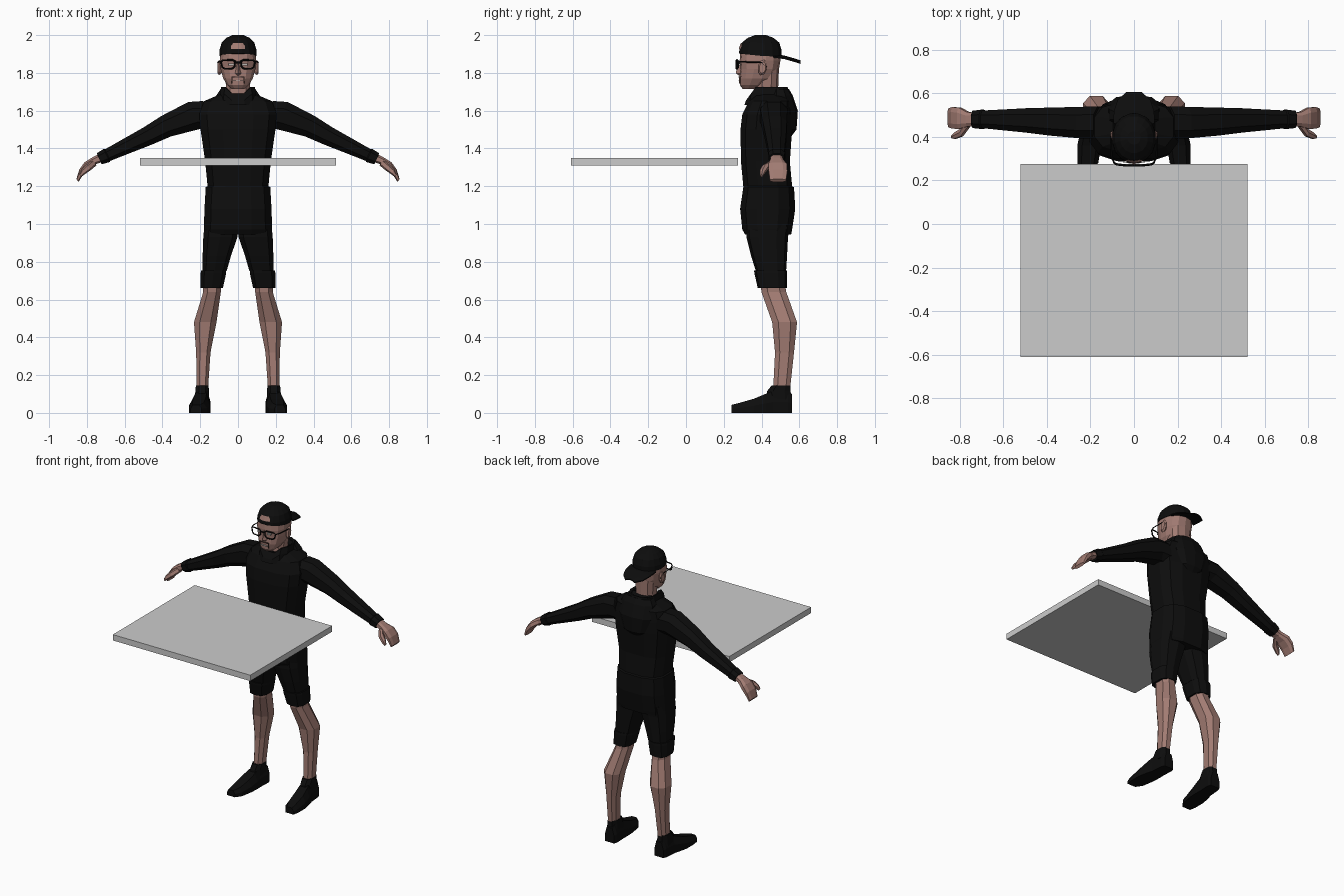
import bpy, bmesh, math
from mathutils import Vector


def material(name, r, g, b):
    m = bpy.data.materials.new(name)
    m.diffuse_color = (r, g, b, 1)
    return m


BLACK = material("black cloth", 0.004, 0.004, 0.004)
SKIN = material("skin", 0.36, 0.2, 0.17)
GREY = material("board grey", 0.6, 0.6, 0.6)
WHITE = material("eye white", 0.5, 0.48, 0.46)
BROWN = material("beard brown", 0.06, 0.035, 0.03)


def loft(name, rings, mat, mirror=False, caps=True, closed=True):
    """Skin a list of equal-length point rings."""
    bm = bmesh.new()
    vs = [[bm.verts.new(p) for p in ring] for ring in rings]
    n = len(vs[0])
    for a, b in zip(vs, vs[1:]):
        for i in range(n if closed else n - 1):
            j = (i + 1) % n
            bm.faces.new((a[i], a[j], b[j], b[i]))
    if caps and closed:
        bm.faces.new(vs[0][::-1])
        bm.faces.new(vs[-1])
    bmesh.ops.recalc_face_normals(bm, faces=bm.faces)
    me = bpy.data.meshes.new(name)
    bm.to_mesh(me)
    bm.free()
    me.materials.append(mat)
    ob = bpy.data.objects.new(name, me)
    bpy.context.collection.objects.link(ob)
    if mirror:
        ob.modifiers.new("mirror", "MIRROR").use_mirror_merge = False
    return ob


def spow(v, p):
    return math.copysign(abs(v) ** p, v)


def oval(c, u, v, n=10, p=0.8):
    """Rounded ring about c spanned by half-axes u and v."""
    c, u, v = Vector(c), Vector(u), Vector(v)
    out = []
    for i in range(n):
        a = 2 * math.pi * (i + 0.5) / n
        out.append(c + u * spow(math.cos(a), p) + v * spow(math.sin(a), p))
    return out


def level(z, x0, x1, y0, y1, n=10, p=0.8):
    """Horizontal ring given by its extents."""
    return oval(((x0 + x1) / 2, (y0 + y1) / 2, z), ((x1 - x0) / 2, 0, 0),
                (0, (y1 - y0) / 2, 0), n, p)


def tower(name, rows, mat, mirror=False, n=10, p=0.8, caps=True):
    return loft(name, [level(*r, n, p) for r in rows], mat, mirror, caps)


def box(name, x0, x1, y0, y1, z0, z1, mat, mirror=False):
    ring = lambda z: [(x0, y0, z), (x1, y0, z), (x1, y1, z), (x0, y1, z)]
    return loft(name, [ring(z0), ring(z1)], mat, mirror)


def rod(name, pts, r, mat, mirror=False, cyclic=False):
    """Thin wire through the given points."""
    cu = bpy.data.curves.new(name, "CURVE")
    cu.dimensions = "3D"
    cu.bevel_depth, cu.bevel_resolution = r, 0
    sp = cu.splines.new("POLY")
    sp.points.add(len(pts) - 1)
    for q, p in zip(sp.points, pts):
        q.co = (*p, 1)
    sp.use_cyclic_u = cyclic
    cu.materials.append(mat)
    ob = bpy.data.objects.new(name, cu)
    bpy.context.collection.objects.link(ob)
    if mirror:
        ob.modifiers.new("mirror", "MIRROR")
    return ob


# floating board
box("board", -0.52, 0.52, -0.61, 0.275, 1.31, 1.35, GREY)

# hooded top: body, collar and hood
tower("hoodie_body", [(z, -w, w, a, b) for z, w, a, b in (
    (0.945, 0.18, 0.31, 0.56), (0.97, 0.185, 0.295, 0.565), (1.08, 0.182, 0.283, 0.582),
    (1.195, 0.175, 0.3, 0.575), (1.2, 0.165, 0.3, 0.565), (1.33, 0.178, 0.288, 0.553),
    (1.5, 0.203, 0.285, 0.565), (1.58, 0.21, 0.295, 0.565), (1.65, 0.185, 0.33, 0.56),
    (1.69, 0.09, 0.36, 0.54))], BLACK, n=12, p=0.7)
collar = tower("collar", [(z, -w, w, a, b) for z, w, a, b in (
    (1.63, 0.105, 0.305, 0.56), (1.69, 0.098, 0.315, 0.555), (1.725, 0.092, 0.345, 0.54),
    (1.72, 0.078, 0.36, 0.525), (1.66, 0.07, 0.365, 0.51))], BLACK, n=12, caps=False)
for v in collar.data.vertices:          # dip the collar at the throat
    if v.co.y < 0.39 and abs(v.co.x) < 0.05 and v.co.z > 1.68:
        v.co.z -= 0.035
tower("hood", [(z, -w, w, a, b) for z, w, a, b in (
    (1.46, 0.04, 0.5, 0.555), (1.5, 0.09, 0.49, 0.585), (1.6, 0.125, 0.46, 0.592),
    (1.68, 0.12, 0.44, 0.565), (1.715, 0.095, 0.45, 0.545))], BLACK)

# sleeves: x, y, z, half depth, half thickness
loft("sleeve", [oval((x, y, z), (0, d, 0), (t * 0.42, 0, t * 0.9), 8) for x, y, z, d, t in (
    (0.15, 0.465, 1.575, 0.08, 0.09), (0.23, 0.465, 1.575, 0.077, 0.084),
    (0.38, 0.47, 1.518, 0.068, 0.064), (0.48, 0.475, 1.465, 0.06, 0.054),
    (0.69, 0.48, 1.365, 0.043, 0.036), (0.695, 0.48, 1.363, 0.047, 0.041),
    (0.735, 0.48, 1.345, 0.042, 0.034))], BLACK, True)

# hands with bent fingers and a thumb
loft("hand", [oval((x, y, z), (0, d, 0), (t * 0.6, 0, t * 0.8), 8, 0.7) for x, y, z, d, t in (
    (0.72, 0.48, 1.352, 0.032, 0.025), (0.76, 0.48, 1.335, 0.035, 0.022),
    (0.8, 0.485, 1.31, 0.052, 0.022), (0.83, 0.487, 1.275, 0.052, 0.018),
    (0.85, 0.487, 1.23, 0.045, 0.01))], SKIN, True)
loft("thumb", [oval((x, y, z), (0, d, 0), (t * 0.6, 0, t * 0.8), 6) for x, y, z, d, t in (
    (0.76, 0.46, 1.325, 0.02, 0.018), (0.79, 0.42, 1.3, 0.02, 0.018),
    (0.82, 0.405, 1.275, 0.016, 0.015), (0.835, 0.4, 1.255, 0.008, 0.008))], SKIN, True)

# shorts with turned-up cuffs
tower("shorts_leg", [
    (1.0, -0.005, 0.18, 0.32, 0.55), (0.93, 0.0, 0.187, 0.32, 0.54),
    (0.83, 0.035, 0.19, 0.345, 0.535), (0.75, 0.058, 0.19, 0.37, 0.53)], BLACK, True, 10, 0.7)
tower("shorts_cuff", [
    (0.755, 0.06, 0.198, 0.36, 0.535), (0.74, 0.06, 0.2, 0.362, 0.536),
    (0.66, 0.078, 0.2, 0.38, 0.535)], BLACK, True, 10, 0.7)

# bare legs
tower("leg", [
    (0.7, 0.085, 0.19, 0.39, 0.525), (0.64, 0.088, 0.187, 0.395, 0.535),
    (0.48, 0.11, 0.237, 0.452, 0.592), (0.32, 0.143, 0.224, 0.468, 0.575),
    (0.11, 0.158, 0.22, 0.458, 0.552)], SKIN, True, 8)

# shoes, swept from toe to heel, with an ankle collar
loft("shoe", [[(c - w, y, 0), (c + w, y, 0), (c + w, y, h * 0.5),
               (c + w * 0.6, y, h), (c - w * 0.6, y, h), (c - w, y, h * 0.5)]
              for y, c, w, h in (
    (0.24, 0.222, 0.03, 0.042), (0.28, 0.212, 0.048, 0.052), (0.36, 0.205, 0.055, 0.075),
    (0.42, 0.197, 0.05, 0.1), (0.46, 0.192, 0.044, 0.115), (0.54, 0.187, 0.042, 0.115),
    (0.56, 0.187, 0.034, 0.1))], BLACK, True)
tower("shoe_collar", [(0.07, 0.15, 0.232, 0.42, 0.562), (0.115, 0.152, 0.228, 0.425, 0.558),
                      (0.145, 0.153, 0.225, 0.45, 0.555)], BLACK, True, 8)

# neck, head, nose and ears
tower("neck", [(1.62, -0.068, 0.068, 0.36, 0.5), (1.72, -0.065, 0.065, 0.365, 0.488),
               (1.82, -0.075, 0.075, 0.37, 0.492)], SKIN)
tower("head", [(z, -w, w, a, b) for z, w, a, b in (
    (1.715, 0.035, 0.3, 0.38), (1.735, 0.058, 0.285, 0.43), (1.77, 0.08, 0.283, 0.47),
    (1.82, 0.094, 0.288, 0.492), (1.865, 0.098, 0.284, 0.5), (1.91, 0.094, 0.288, 0.5),
    (1.95, 0.08, 0.315, 0.48))], SKIN, n=14, p=0.85)
loft("nose", [[(-w, 0.3, z), (0, y, z), (w, 0.3, z)] for z, w, y in (
    (1.865, 0.01, 0.284), (1.81, 0.018, 0.266), (1.797, 0.024, 0.265),
    (1.787, 0.018, 0.28))], SKIN)
loft("ear", [oval((x, 0.405, 1.828), (0, r, r * 0.3), (0, 0, r * 1.75), 8)
             for x, r in ((0.085, 0.015), (0.1, 0.023), (0.108, 0.017))], SKIN, True)

# face details as thin plates
box("eye", 0.022, 0.05, 0.281, 0.289, 1.84, 1.85, WHITE, True)
box("moustache", -0.032, 0.032, 0.279, 0.286, 1.776, 1.782, BROWN)
box("mouth", -0.026, 0.026, 0.278, 0.286, 1.757, 1.761, WHITE)
box("beard_side", 0.03, 0.034, 0.28, 0.288, 1.745, 1.78, BROWN, True)

# glasses: rims, bridge and side arms
rim = [(0.016, 0.268, 1.862), (0.03, 0.268, 1.868), (0.08, 0.274, 1.867), (0.09, 0.278, 1.858),
       (0.083, 0.276, 1.83), (0.07, 0.272, 1.822), (0.032, 0.268, 1.822), (0.018, 0.268, 1.834)]
rod("glasses_rim", rim, 0.005, BLACK, True, True)
rod("glasses_bridge", [(-0.017, 0.268, 1.855), (0.017, 0.268, 1.855)], 0.005, BLACK)
rod("glasses_arm", [(0.09, 0.278, 1.858), (0.103, 0.31, 1.858), (0.106, 0.4, 1.855),
                    (0.103, 0.425, 1.83)], 0.004, BLACK, True)

# backwards cap with a brim and a front opening
cap = ((1.888, 0.101, 0.279, 0.508), (1.92, 0.1, 0.28, 0.508), (1.96, 0.088, 0.294, 0.496),
       (1.985, 0.064, 0.325, 0.465), (2.0, 0.03, 0.365, 0.425))
crown = tower("cap_crown", [(z, -w, w, a, b) for z, w, a, b in cap], BLACK, n=16, p=0.95)
for v in crown.data.vertices:           # lift the front edge
    if v.co.z < 1.89:
        v.co.z += 0.1 * max(0, 0.42 - v.co.y)
brim = []
for y, w, z in ((0.46, 0.095, 1.9), (0.52, 0.092, 1.892), (0.57, 0.075, 1.878),
                (0.605, 0.035, 1.867)):
    top = [(w * t, y, z - 0.012 * t * t) for t in (-1, -0.5, 0, 0.5, 1)]
    brim.append(top + [(a, b, c - 0.007) for a, b, c in top[::-1]])
loft("cap_brim", brim, BLACK)
patch = []
for z in (1.927, 1.942, 1.957):
    half = 0.038 if z < 1.95 else 0.026
    f = (z - 1.92) / 0.04
    rx, front = 0.1 - 0.012 * f, 0.28 + 0.014 * f
    patch.append([(half * t, front + 0.113 * (1 - math.sqrt(1 - (half * t / rx) ** 2)) - 0.003, z)
                  for t in (-1, -0.5, 0, 0.5, 1)])
loft("cap_opening", patch, SKIN, closed=False)
